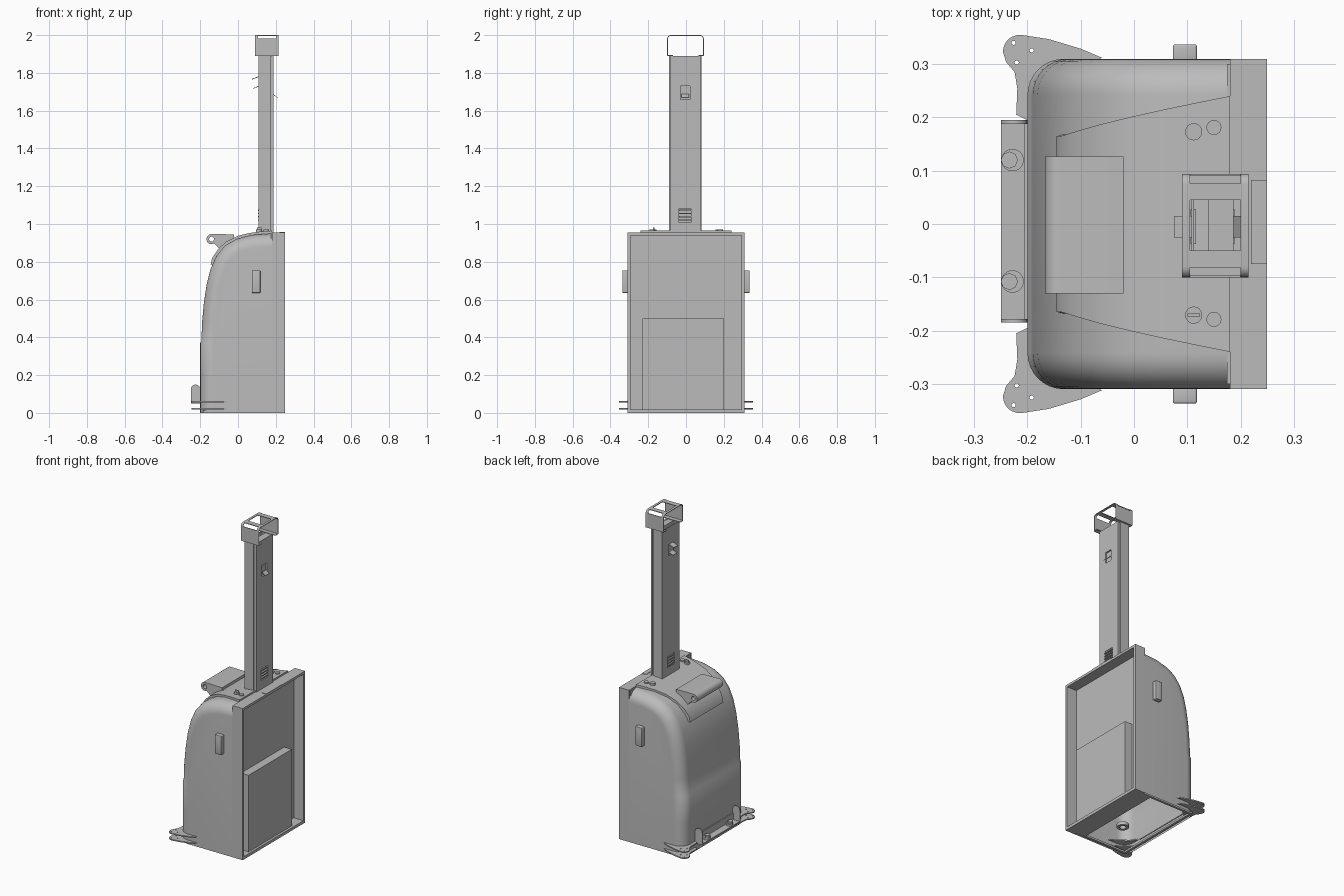
import bpy, bmesh, math
from math import sin, cos, pi

cube = bpy.data.objects.get("Cube")
if cube:
    bpy.data.objects.remove(cube)

grey = bpy.data.materials.new("neutral grey")
grey.use_nodes = True
grey.diffuse_color = (0.5, 0.5, 0.5, 1)
grey.node_tree.nodes["Principled BSDF"].inputs["Base Color"].default_value = (0.5, 0.5, 0.5, 1)


def finish(name, bm, smooth=False):
    mesh = bpy.data.meshes.new(name)
    bmesh.ops.recalc_face_normals(bm, faces=bm.faces)
    bm.to_mesh(mesh)
    bm.free()
    obj = bpy.data.objects.new(name, mesh)
    bpy.context.collection.objects.link(obj)
    mesh.materials.append(grey)
    if smooth:
        bpy.ops.object.select_all(action='DESELECT')
        obj.select_set(True)
        bpy.context.view_layer.objects.active = obj
        bpy.ops.object.shade_smooth_by_angle(angle=math.radians(32))
    return obj


def box(name, x, y, z, bevel=0):
    bm = bmesh.new()
    bmesh.ops.create_cube(bm, size=1)
    for v in bm.verts:
        v.co = [lo + (c + 0.5) * (hi - lo) for c, (lo, hi) in zip(v.co, (x, y, z))]
    if bevel:
        bmesh.ops.bevel(bm, geom=bm.edges[:], offset=bevel, segments=3,
                        profile=0.5, affect='EDGES')
    return finish(name, bm, bevel > 0)


def rect(u, v):
    return [(u[0], v[0]), (u[1], v[0]), (u[1], v[1]), (u[0], v[1])]


def circle(u, v, r, n=24):
    return [(u + r * cos(2 * pi * i / n), v + r * sin(2 * pi * i / n)) for i in range(n)]


def plate(name, outlines, span, axis, warp=None):
    """Extrude a flat outline, with holes, along one axis."""
    curve = bpy.data.curves.new(name, 'CURVE')
    curve.dimensions, curve.fill_mode, curve.extrude = '2D', 'BOTH', 0.5
    for pts in outlines:
        spline = curve.splines.new('POLY')
        spline.points.add(len(pts) - 1)
        for p, (u, v) in zip(spline.points, pts):
            p.co = (u, v, 0, 1)
        spline.use_cyclic_u = True
    helper = bpy.data.objects.new(name + " outline", curve)
    bpy.context.collection.objects.link(helper)
    bpy.context.view_layer.update()
    bm = bmesh.new()
    bm.from_mesh(helper.to_mesh())
    bpy.data.objects.remove(helper)
    bmesh.ops.remove_doubles(bm, verts=bm.verts, dist=0.00005)
    for vert in bm.verts:
        u, v, w = vert.co
        w = span[0] + (w + 0.5) * (span[1] - span[0])
        vert.co = {'x': (w, u, v), 'y': (u, w, v), 'z': (u, v, w)}[axis]
        if warp:
            warp(vert.co)
    return finish(name, bm, True)


# Curved body shell: the profile is swept sideways with rounded shoulders
profile = [(-0.2, 0), (-0.2, 0.2), (-0.2, 0.37), (-0.194, 0.38), (-0.19, 0.48),
           (-0.181, 0.58), (-0.166, 0.68), (-0.146, 0.76), (-0.115, 0.83),
           (-0.07, 0.885), (-0.01, 0.92), (0.07, 0.942), (0.18, 0.95)]
HALF, R, STEPS = 0.31, 0.068, 8


def inset_profile(d):
    out = []
    for i, (x, z) in enumerate(profile):
        a, b = profile[max(i - 1, 0)], profile[min(i + 1, len(profile) - 1)]
        dx, dz = b[0] - a[0], b[1] - a[1]
        length = math.hypot(dx, dz)
        if i == 0:
            x += d
        elif i == len(profile) - 1:
            z -= d
        else:
            x, z = x + d * dz / length, z - d * dx / length
        out.append((x, z))
    return out


bm = bmesh.new()
angles = [k / STEPS * pi / 2 for k in range(STEPS + 1)]
half_rings = [(HALF - R + R * sin(t), R * (1 - cos(t))) for t in angles]
rings = [(-y, d) for y, d in reversed(half_rings)] + half_rings
rows = [[bm.verts.new((x, y, z)) for x, z in inset_profile(d)] for y, d in rings]
for r0, r1 in zip(rows, rows[1:]):
    for i in range(len(profile) - 1):
        bm.faces.new((r0[i], r0[i + 1], r1[i + 1], r1[i]))
for row, y in ((rows[0], -HALF), (rows[-1], HALF)):
    bm.faces.new(row + [bm.verts.new((0.18, y, 0))])
finish("body_shell", bm, True)

# Raised top cover, widening toward the frame
hood = [(-0.145, 0.785), (-0.137, 0.82), (-0.105, 0.868), (-0.06, 0.908), (0, 0.938),
        (0.06, 0.952), (0.12, 0.96), (0.18, 0.965), (0.18, 0.92), (0.06, 0.91),
        (0, 0.89), (-0.06, 0.85), (-0.11, 0.785)]


def widen(co):
    t = max(0, min(1, (co.x + 0.13) / 0.31))
    co.y *= 0.165 + 0.075 * t ** 0.8


plate("top_cover", [hood], (-1, 1), 'y', widen)

# Open rectangular frame on the +x side
X = (0.18, 0.25)
for side, s in (("left", 1), ("right", -1)):
    box("frame_post_" + side, X, sorted((s * 0.295, s * 0.31)), (0, 0.955))
box("frame_top", X, (-0.3, 0.3), (0.94, 0.955))
box("frame_top_strip", (0.22, 0.25), (-0.075, 0.083), (0.953, 0.958))
box("frame_back_wall", (0.175, 0.182), (-0.3, 0.3), (0, 0.95))
box("frame_floor", (0.13, 0.25), (-0.3, 0.3), (0, 0.018))
box("recess_case", (0.18, 0.235), (-0.23, 0.2), (0.018, 0.5))
# Rim around the open underside
plate("bottom_rim", [rect((-0.185, 0.135), (-0.3, 0.3)), rect((-0.17, 0.12), (-0.285, 0.285))],
      (0, 0.012), 'z')
plate("underside_ring", [circle(0, -0.1, 0.035), circle(0, -0.1, 0.018)], (0.02, 0.04), 'z')

# Hinged lid with a round tubular lip
lip = [(-0.14 + 0.027 * cos(a), 0.92 + 0.027 * sin(a))
       for a in [pi / 2 + i * pi / 12 for i in range(15)]]
plate("lid", [lip + [(-0.1, 0.87), (-0.05, 0.9), (-0.02, 0.925), (-0.02, 0.945)],
              circle(-0.14, 0.92, 0.013)], (-0.13, 0.127), 'y')

# Mast: hollow channel with window openings and a rear cover
BASE, TOP = 0.94, 1.89
louver = rect((-0.04, 0.03), (1.01, 1.08))
plate("mast_outer_face", [rect((-0.085, 0.08), (BASE, TOP)), louver,
                          rect((-0.03, 0.02), (1.66, 1.73))], (0.178, 0.187), 'x')
plate("mast_inner_face", [rect((-0.09, 0.083), (BASE, TOP)), louver,
                          rect((-0.03, 0.02), (1.71, 1.78))], (0.108, 0.113), 'x')
for side, y in (("right", (-0.09, -0.085)), ("left", (0.078, 0.083))):
    box("mast_side_" + side, (0.108, 0.171), y, (BASE, TOP))
box("mast_core", (0.14, 0.178), (-0.08, 0.075), (BASE, TOP - 0.002))
for i in range(4):
    z = 1.018 + i * 0.017
    box("louver_outer", (0.176, 0.189), (-0.038, 0.028), (z, z + 0.007))
    box("louver_inner", (0.106, 0.116), (-0.038, 0.028), (z, z + 0.007))

# Small tilted visors over the mast windows
visors = {"outer_visor": [(0.186, 1.685), (0.208, 1.668), (0.208, 1.671), (0.186, 1.689)],
          "inner_upper_visor": [(0.11, 1.778), (0.075, 1.765), (0.075, 1.769), (0.11, 1.782)],
          "inner_lower_visor": [(0.11, 1.728), (0.08, 1.716), (0.08, 1.719), (0.11, 1.732)]}
for name, pts in visors.items():
    plate(name, [pts], (-0.025, 0.015), 'y')

# Bent sheet bracket on top of the mast
def arch(half, top, r):
    corners = [(s * (half - r) + r * cos(a), top - r + r * sin(a))
               for s, start in ((1, 0), (-1, pi / 2))
               for a in [start + i * pi / 12 for i in range(7)]]
    return [(y - 0.003, z) for y, z in [(half, TOP)] + corners + [(-half, TOP)]]


outer, inner = arch(0.097, 2.0, 0.02), arch(0.093, 1.996, 0.016)
WIN_X, WIN_Y = (0.105, 0.2), (-0.05, 0.045)
for name, x in (("head_band_inner", (0.09, WIN_X[0])), ("head_band_outer", (WIN_X[1], 0.215))):
    plate(name, [outer + inner[::-1]], x, 'x')
for side, lo, hi in (("right", -0.1, -0.096), ("left", 0.09, 0.094)):
    box("head_wall_" + side, WIN_X, (lo, hi), (TOP, 1.982))
for side, y in (("right", (-0.082, WIN_Y[0])), ("left", (WIN_Y[1], 0.076))):
    box("head_top_" + side, WIN_X, y, (1.996, 2.0))
for side, y in (("right", (-0.098, -0.07)), ("left", (0.066, 0.092))):
    box("head_foot_" + side, (0.09, 0.215), y, (TOP, TOP + 0.004))

# Buttons and key switch on the top cover
for name, x, y, r in (("large_button", 0.112, 0.173, 0.016), ("left_button", 0.15, 0.181, 0.014),
                      ("key_switch", 0.112, -0.171, 0.016), ("right_button", 0.15, -0.179, 0.014)):
    plate(name, [circle(x, y, r)], (0.945, 0.97), 'z')
box("key_grip", (0.1, 0.124), (-0.174, -0.168), (0.965, 0.982))

# Side handles and paired corner guide plates, mirrored
ear = [(-0.2, 0.195), (-0.221, 0.205), (-0.219, 0.255), (-0.224, 0.285), (-0.24, 0.304)]
ear += [(-0.214 + 0.032 * cos(a), 0.323 + 0.032 * sin(a))
        for a in [pi - i * pi / 14 for i in range(9)]]
ear += [(-0.16, 0.347), (-0.1, 0.329), (-0.06, 0.312), (-0.1, 0.29), (-0.17, 0.24)]
holes = [circle(x, y, 0.004, 10) for x, y in ((-0.226, 0.34), (-0.192, 0.326), (-0.22, 0.303))]
for side, s in (("left", 1), ("right", -1)):
    box("side_handle_" + side, (0.073, 0.118), sorted((s * 0.305, s * 0.337)),
        (0.635, 0.755), 0.004)
    for level, z in (("lower", 0.018), ("upper", 0.056)):
        shape = [[(x, s * y) for x, y in o] for o in [ear] + holes]
        plate("guide_plate_%s_%s" % (level, side), shape, (z, z + 0.007), 'z')

# Contact bracket at the foot of the curved side
box("bracket_base", (-0.25, -0.195), (-0.185, 0.195), (0.05, 0.058))
box("bracket_back", (-0.206, -0.198), (-0.185, 0.195), (0.05, 0.1))
cheek = [(-0.2, 0.05), (-0.2, 0.125)] + [
    (-0.225 + 0.025 * cos(a), 0.125 + 0.025 * sin(a))
    for a in [i * pi / 10 for i in range(1, 11)]] + [(-0.25, 0.05)]
for side, y in (("right", -0.185), ("left", 0.188)):
    plate("bracket_cheek_" + side, [cheek], (y, y + 0.007), 'y')
for side, y in (("right", -0.108), ("left", 0.12)):
    plate("contact_base_" + side, [circle(-0.228, y, 0.021)], (0.056, 0.07), 'z')
    plate("contact_pin_" + side, [circle(-0.234, y, 0.016, 8)], (0.068, 0.085), 'z')
